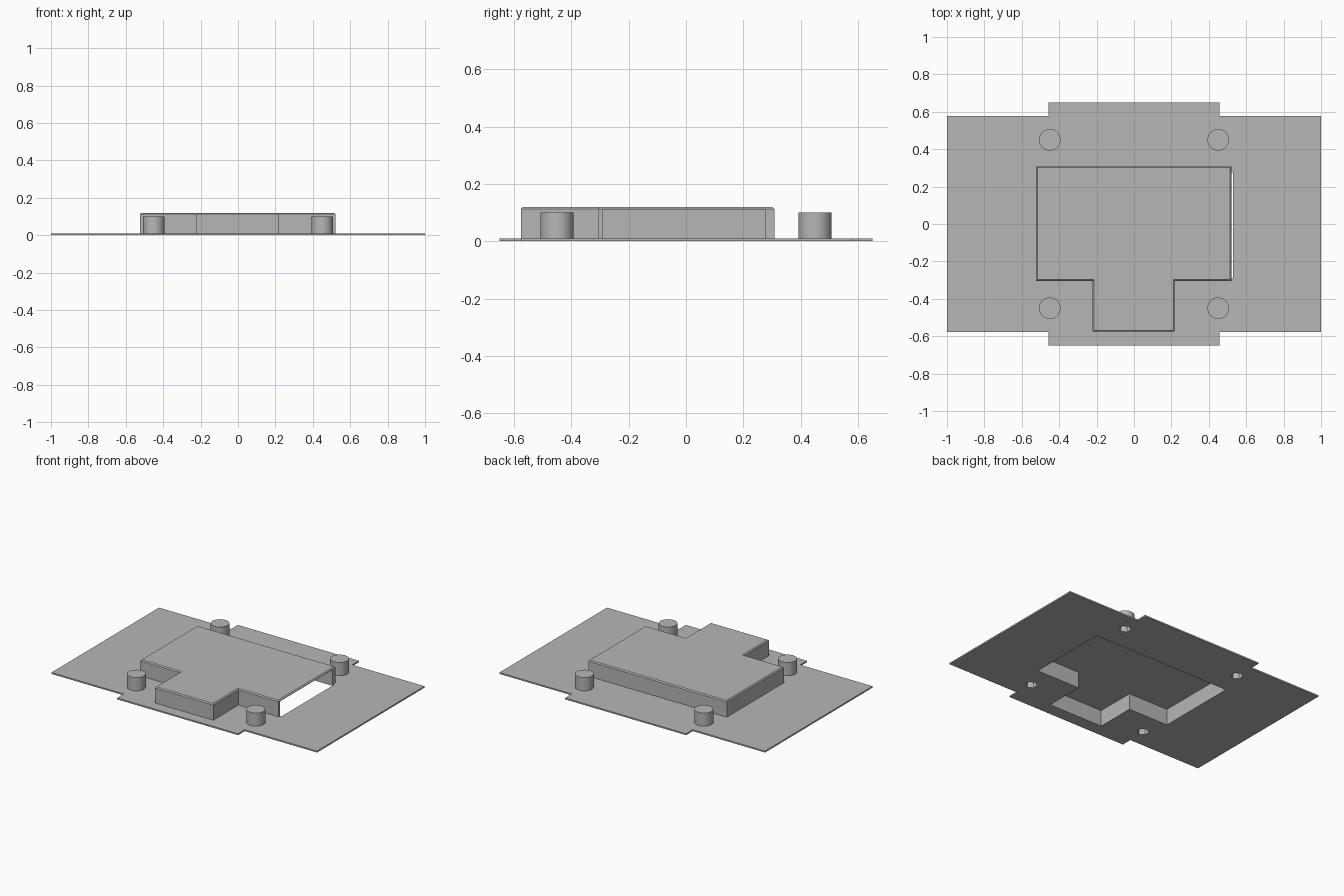
import bpy, bmesh

old = bpy.data.objects.get("Cube")
if old:
    bpy.data.objects.remove(old, do_unlink=True)

grey = bpy.data.materials.new("plain grey")
grey.use_nodes = True
grey.diffuse_color = (0.47, 0.47, 0.47, 1)
grey.node_tree.nodes["Principled BSDF"].inputs["Base Color"].default_value = grey.diffuse_color

PLATE_TOP = 0.01


def finish(name, bm):
    bmesh.ops.recalc_face_normals(bm, faces=bm.faces)
    mesh = bpy.data.meshes.new(name)
    bm.to_mesh(mesh)
    bm.free()
    mesh.materials.append(grey)
    obj = bpy.data.objects.new(name, mesh)
    bpy.context.collection.objects.link(obj)
    return obj


def prism(name, outline, z0, z1, chamfer=0):
    """Extrude a flat outline, optionally chamfering its top rim."""
    bm = bmesh.new()
    base = bm.faces.new([bm.verts.new((x, y, z0)) for x, y in outline])
    result = bmesh.ops.extrude_face_region(bm, geom=[base], use_keep_orig=True)
    top = [v for v in result["geom"] if isinstance(v, bmesh.types.BMVert)]
    bmesh.ops.translate(bm, verts=top, vec=(0, 0, z1 - z0))
    if chamfer:
        rim = [e for e in bm.edges if all(v in top for v in e.verts)]
        bmesh.ops.bevel(bm, geom=rim, offset=chamfer, segments=1, affect="EDGES")
    return finish(name, bm)


def cylinder(name, x, y, radius, z0, z1, sides):
    bm = bmesh.new()
    bmesh.ops.create_cone(bm, cap_ends=True, segments=sides, radius1=radius,
                          radius2=radius, depth=z1 - z0)
    bmesh.ops.translate(bm, verts=bm.verts, vec=(x, y, (z0 + z1) / 2))
    return finish(name, bm)


def activate(obj):
    bpy.ops.object.select_all(action="DESELECT")
    obj.select_set(True)
    bpy.context.view_layer.objects.active = obj


def cut(obj, cutter):
    activate(obj)
    mod = obj.modifiers.new("cut", "BOOLEAN")
    mod.operation = "DIFFERENCE"
    mod.solver = "EXACT"
    mod.object = cutter
    bpy.ops.object.modifier_apply(modifier=mod.name)


def tee(left, right, front, back, stem_left, stem_right, stem_front):
    """Wide block with a narrower stem reaching forward."""
    return [(left, back), (left, front), (stem_left, front), (stem_left, stem_front),
            (stem_right, stem_front), (stem_right, front), (right, front), (right, back)]


# Base plate with a shallow tab at front and back
W, D, TW, TD = 1.0, 0.578, 0.456, 0.65
half = [(-W, -D), (-TW, -D), (-TW, -TD), (TW, -TD), (TW, -D), (W, -D)]
plate = prism("base_plate", half + [(-x, -y) for x, y in half], 0, PLATE_TOP)

# Hollow cover, open below and along its left side
cover = prism("hollow_cover", tee(-0.523, 0.52, -0.305, 0.308, -0.222, 0.217, -0.576),
              PLATE_TOP, 0.12, chamfer=0.007)
cavity = prism("cavity_cutter", tee(-0.508, 0.53, -0.29, 0.275, -0.207, 0.202, -0.562),
               -0.05, 0.11)
cut(plate, cavity)
cut(cover, cavity)
bpy.data.objects.remove(cavity, do_unlink=True)

# Four round posts with hexagonal pockets from below
for side, x in (("left", 0.45), ("right", -0.45)):
    for end, y in (("front", -0.45), ("back", 0.45)):
        post = cylinder(f"{end}_{side}_post", x, y, 0.058, PLATE_TOP, 0.1, 32)
        pocket = cylinder("pocket_cutter", x, y, 0.038, -0.05, 0.085, 6)
        cut(plate, pocket)
        cut(post, pocket)
        bpy.data.objects.remove(pocket, do_unlink=True)
        activate(post)
        bpy.ops.object.shade_smooth_by_angle()
